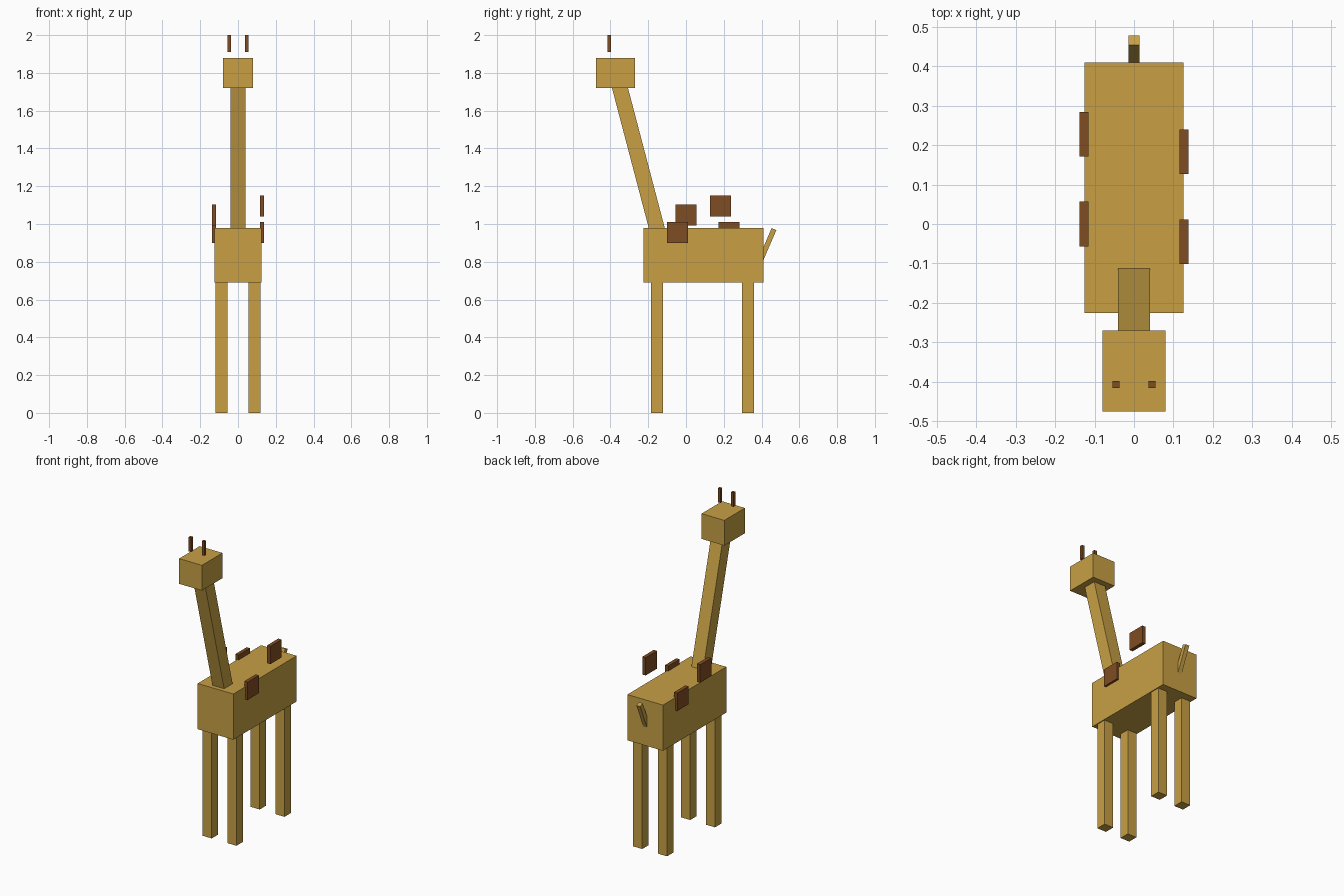
import bpy
from math import atan2
from mathutils import Vector

cube = bpy.data.objects.get("Cube")
if cube:
    bpy.data.objects.remove(cube, do_unlink=True)


def make_material(name, rgb):
    mat = bpy.data.materials.new(name)
    mat.use_nodes = True
    colour = (*rgb, 1.0)
    mat.diffuse_color = colour
    mat.node_tree.nodes["Principled BSDF"].inputs["Base Color"].default_value = colour
    return mat


tan = make_material("golden tan", (0.578, 0.352, 0.06))
brown = make_material("dark brown", (0.216, 0.074, 0.016))


def box(name, centre, size, mat, tilt=0.0):
    """Flat-sided block, optionally tilted about the x axis."""
    bpy.ops.mesh.primitive_cube_add(size=1, location=centre, rotation=(tilt, 0, 0))
    obj = bpy.context.object
    obj.name = name
    obj.scale = size
    obj.data.materials.append(mat)
    return obj


def beam(name, start, end, thickness, mat):
    """Square bar between two (y, z) points on the centre plane."""
    a, b = Vector((0, *start)), Vector((0, *end))
    d = b - a
    box(name, (a + b) / 2, (thickness, thickness, d.length), mat, atan2(-d.y, d.z))


# Body, neck, head and tail
box("body", (0, 0.092, 0.835), (0.25, 0.635, 0.29), tan)
beam("neck", (-0.142, 0.93), (-0.36, 1.76), 0.082, tan)
box("head", (0, -0.373, 1.80), (0.16, 0.206, 0.16), tan)
beam("tail", (0.367, 0.744), (0.466, 0.973), 0.027, tan)

# Legs and horns, mirrored left and right
for side, sign in (("left", 1), ("right", -1)):
    for end, y in (("front", -0.153), ("back", 0.328)):
        box(f"{end}_{side}_leg", (sign * 0.087, y, 0.345), (0.064, 0.064, 0.69), tan)
    box(f"{side}_horn", (sign * 0.046, -0.407, 1.955), (0.018, 0.018, 0.09), brown)

# Coat patches, staggered along each flank
patches = {
    "left_front_patch": (0.127, -0.045, 0.955),
    "left_back_patch": (0.127, 0.183, 1.095),
    "right_front_patch": (-0.127, 0.0, 1.048),
    "right_back_patch": (-0.127, 0.228, 0.955),
}
for name, centre in patches.items():
    box(name, centre, (0.023, 0.113, 0.113), brown)
